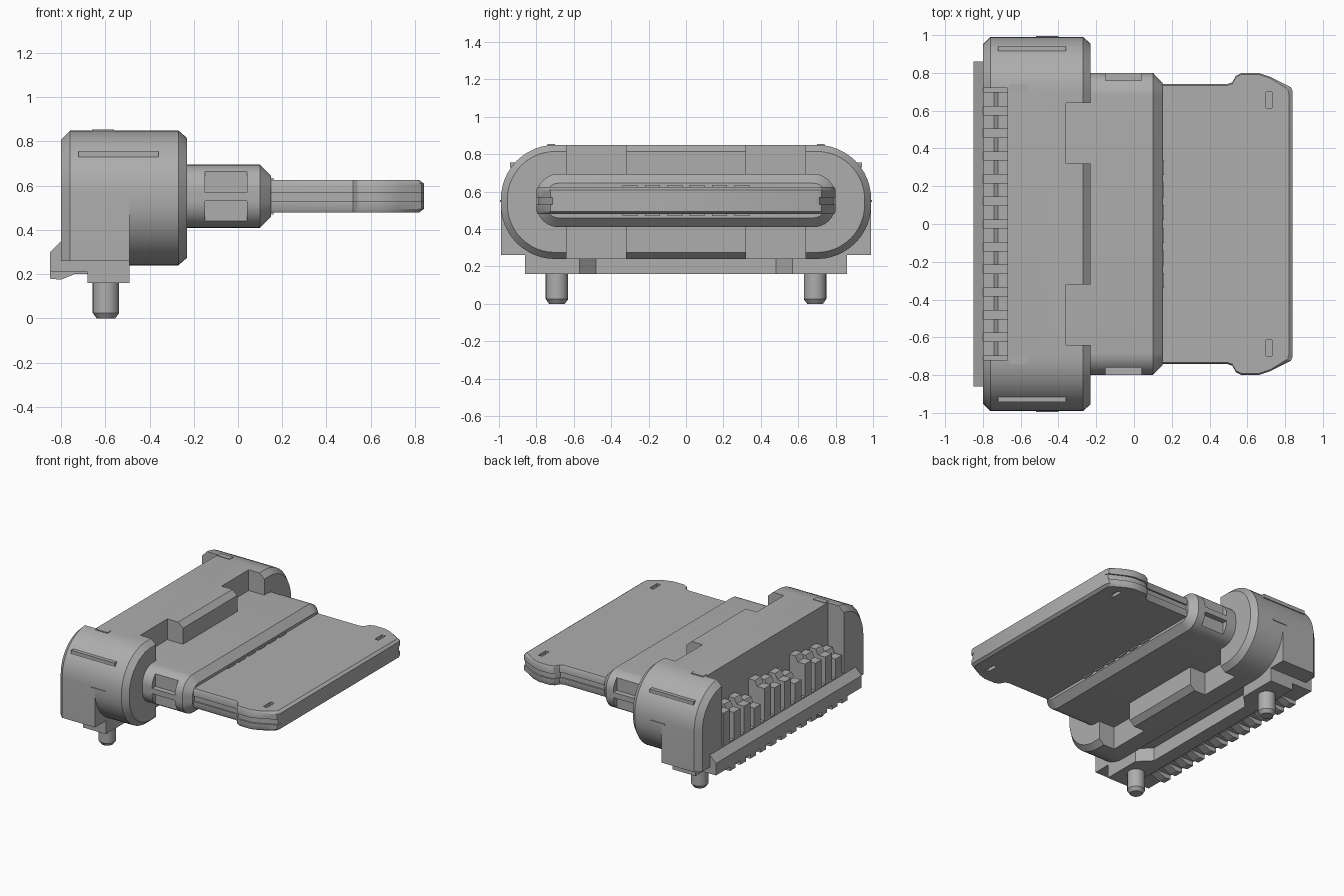
import bpy, bmesh, math
from mathutils import Vector

cube = bpy.data.objects.get("Cube")
if cube:
    bpy.data.objects.remove(cube, do_unlink=True)

grey = bpy.data.materials.new("mid_grey")
grey.use_nodes = True
grey.diffuse_color = (0.42, 0.42, 0.42, 1)
grey.node_tree.nodes["Principled BSDF"].inputs["Base Color"].default_value = grey.diffuse_color


def finish(name, bm, smooth=True):
    bmesh.ops.recalc_face_normals(bm, faces=bm.faces)
    mesh = bpy.data.meshes.new(name)
    bm.to_mesh(mesh)
    bm.free()
    mesh.materials.append(grey)
    obj = bpy.data.objects.new(name, mesh)
    bpy.context.collection.objects.link(obj)
    if smooth:
        bpy.ops.object.select_all(action='DESELECT')
        obj.select_set(True)
        bpy.context.view_layer.objects.active = obj
        bpy.ops.object.shade_smooth_by_angle(angle=math.radians(30))
    return obj


def loft(name, rings, smooth=True):
    """Skin matching rings of points and cap both ends."""
    bm = bmesh.new()
    rows = [[bm.verts.new(p) for p in ring] for ring in rings]
    n = len(rows[0])
    for a, b in zip(rows, rows[1:]):
        for i in range(n):
            j = (i + 1) % n
            bm.faces.new((a[i], a[j], b[j], b[i]))
    bm.faces.new(rows[0])
    bm.faces.new(rows[-1])
    return finish(name, bm, smooth)


def box(name, x, y, z):
    ring = [(x[0], y[0]), (x[1], y[0]), (x[1], y[1]), (x[0], y[1])]
    return loft(name, [[(px, py, h) for px, py in ring] for h in z], False)


def extrude_y(name, profile, y0, y1):
    return loft(name, [[(px, y, pz) for px, pz in profile] for y in (y0, y1)], False)


def rounded(x, hy, z0, z1, r_low, r_top, inset=0, inset_low=0):
    """Rounded rectangle across the x axis; zero radius gives a square corner."""
    hy, z0, z1 = hy - inset, z0 + inset_low, z1 - inset
    pts = []
    corners = [(1, z1, -1, r_top), (-1, z1, -1, r_top), (-1, z0, 1, r_low), (1, z0, 1, r_low)]
    for k, (sy, zc, dz, r) in enumerate(corners):
        if r == 0:
            pts.append((x, sy * hy, zc))
            continue
        r -= inset
        for s in range(13):
            a = math.pi / 2 * (k + s / 12)
            pts.append((x, sy * (hy - r) + r * math.cos(a), zc + dz * r + r * math.sin(a)))
    return pts


def cut(target, cutters):
    for c in cutters:
        mod = target.modifiers.new("cut", 'BOOLEAN')
        mod.operation = 'DIFFERENCE'
        mod.solver = 'EXACT'
        mod.object = c
        c.hide_render = True
        c.hide_viewport = True
        c.display_type = 'WIRE'


# Main body: rounded front shell and square-footed rear
shell = loft("front_shell", [
    rounded(-0.49, 0.99, 0.24, 0.85, 0.29, 0.29),
    rounded(-0.27, 0.99, 0.24, 0.85, 0.29, 0.29),
    rounded(-0.23, 0.99, 0.24, 0.85, 0.29, 0.29, 0.035, 0.035)])
rear = loft("rear_body", [
    rounded(-0.80, 0.99, 0.26, 0.85, 0, 0.29, 0.04),
    rounded(-0.76, 0.99, 0.26, 0.85, 0, 0.29),
    rounded(-0.49, 0.99, 0.26, 0.85, 0, 0.29)])
cut(rear, [box("rear_recess_cutter", (-0.9, -0.67), (-0.72, 0.72), (0.36, 1))])
notches = []
for side in (-1, 1):
    ys = sorted((side * 0.32, side * 0.64))
    notches.append(box("top_notch_cutter", (-0.36, -0.1), ys, (0.69, 1)))
    notches.append(box("bottom_notch_cutter", (-0.36, -0.1), ys, (0.1, 0.42)))
cut(shell, notches)

# Plug collar with side windows
collar = loft("plug_collar", [
    rounded(-0.42, 0.80, 0.41, 0.695, 0.12, 0.12),
    rounded(0.10, 0.80, 0.41, 0.695, 0.12, 0.12),
    rounded(0.15, 0.80, 0.41, 0.695, 0.12, 0.12, 0.05, 0.05)])
cut(collar, [box("window_cutter", (-0.15, 0.04), sorted((s * 0.76, s * 0.9)), z)
             for s in (-1, 1) for z in ((0.425, 0.53), (0.57, 0.68))])


# Tongue: flared outline with a chamfered tip and a groove round the edge
def tongue_ring(z, tip, inset):
    half = [(0.05, 0.74), (0.49, 0.74), (0.52, 0.75), (0.54, 0.785), (0.57, 0.80),
            (0.66, 0.80), (0.72, 0.78), (tip - 0.01, 0.725), (tip, 0.70)]
    half = [(x, y - inset) for x, y in half]
    return [(x, -y, z) for x, y in half] + [(x, y, z) for x, y in reversed(half)]


tongue = loft("tongue", [tongue_ring(*r) for r in (
    (0.48, 0.82, 0.008), (0.495, 0.84, 0), (0.53, 0.84, 0), (0.53, 0.84, 0.012),
    (0.57, 0.84, 0.012), (0.57, 0.84, 0), (0.61, 0.84, 0), (0.625, 0.82, 0.008))])
slots = []
for s in (-1, 1):
    ys = sorted((s * 0.615, s * 0.70))
    for z in ((0.60, 0.7), (0.4, 0.505)):
        slots.append(box("tongue_slot_cutter", (0.70, 0.73), ys, z))
cut(tongue, slots)

# Contact tips where the tongue leaves the collar
for i in range(6):
    y = -0.30 + i * 0.12
    box("contact_tip", (0.10, 0.16), (y - 0.04, y + 0.04), (0.47, 0.635))

# Base plate with a stepped-back middle
edge = [(-0.68, 0.86), (-0.49, 0.86), (-0.49, 0.57), (-0.58, 0.48)]
outline = edge + [(x, -y) for x, y in reversed(edge)]
loft("base_plate", [[(x, y, z) for x, y in outline] for z in (0.16, 0.265)], False)

# Rear lip under the recess
extrude_y("rear_lip", [(-0.85, 0.21), (-0.66, 0.21), (-0.66, 0.30), (-0.79, 0.35),
                       (-0.80, 0.35), (-0.85, 0.30)], -0.86, 0.86)

# Contact comb in the rear recess and solder tails below the lip
heights = (0.50, 0.56, 0.56, 0.60)
for i in range(12):
    y = -0.66 + i * 0.12
    h = heights[i % 4]
    extrude_y("comb_tooth", [(-0.80, 0.33), (-0.66, 0.33), (-0.66, h + 0.04),
                             (-0.72, h + 0.04), (-0.74, h), (-0.80, h)], y - 0.038, y + 0.038)
    extrude_y("solder_tail", [(-0.85, 0.18), (-0.80, 0.175), (-0.74, 0.20), (-0.68, 0.20),
                              (-0.68, 0.23), (-0.85, 0.23)], y - 0.032, y + 0.032)

# Locating pegs with chamfered ends
for side in (-1, 1):
    rings = []
    for z, r in ((0, 0.042), (0.025, 0.06), (0.2, 0.06)):
        rings.append([(-0.597 + r * math.cos(a * math.tau / 24),
                       side * 0.69 + r * math.sin(a * math.tau / 24), z) for a in range(24)])
    loft("locating_peg", rings)

# Small raised pads and ribs on the end caps
for s in (-1, 1):
    box("top_pad", (-0.66, -0.56), sorted((s * 0.70, s * 0.74)), (0.84, 0.854))
    box("side_pad", (-0.52, -0.40), sorted((s * 0.98, s * 0.995)), (0.545, 0.555))
    box("corner_rib", (-0.72, -0.36), sorted((s * 0.915, s * 0.942)), (0.73, 0.757))
